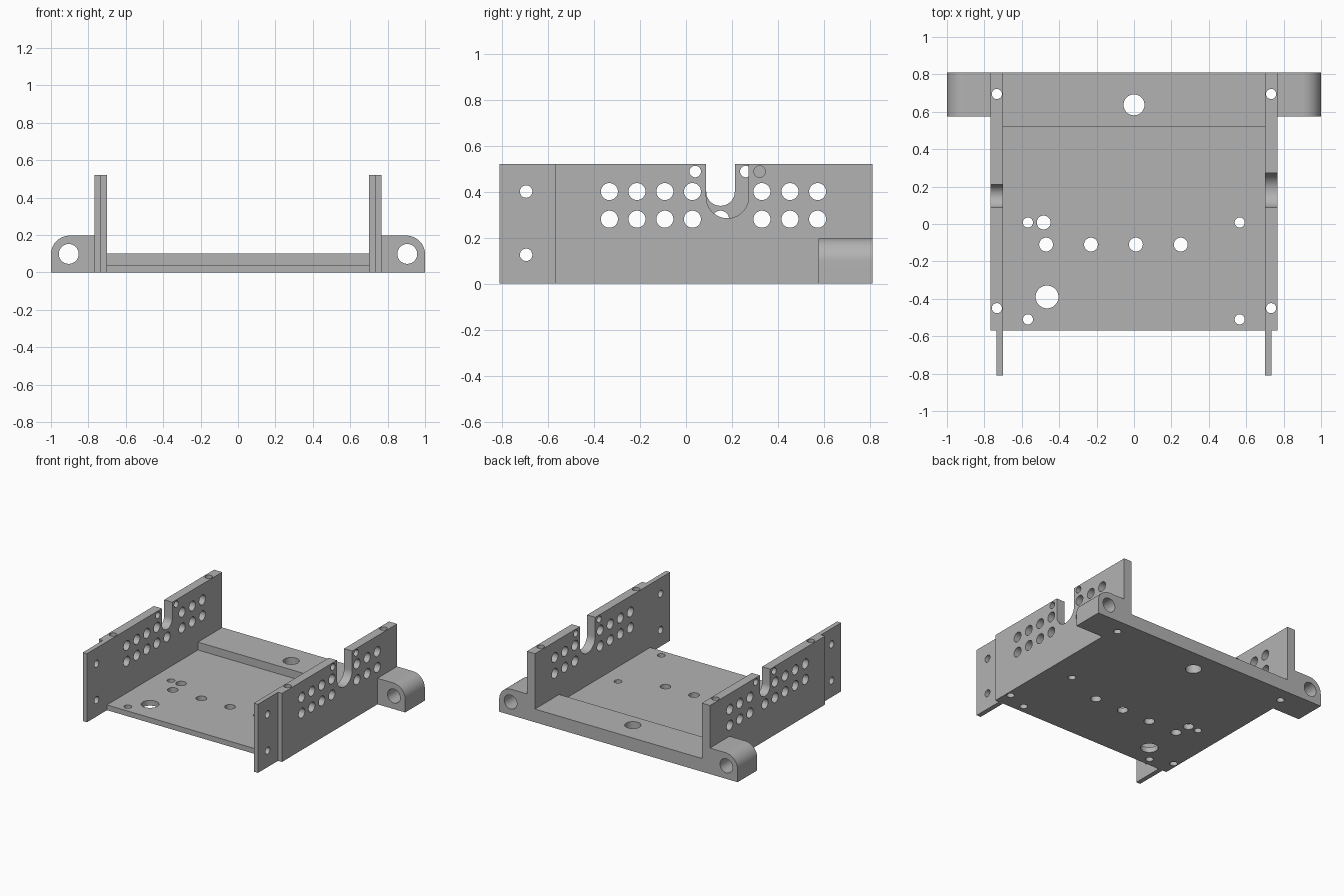
import bpy, bmesh
from math import sin, cos, pi, radians

cube = bpy.data.objects.get("Cube")
if cube:
    bpy.data.objects.remove(cube, do_unlink=True)

grey = bpy.data.materials.new("plain grey")
colour = (0.45, 0.45, 0.45, 1)
grey.diffuse_color = colour
grey.use_nodes = True
grey.node_tree.nodes["Principled BSDF"].inputs["Base Color"].default_value = colour

PLACE = {
    "X": lambda u, v, w: (w, u, v),
    "Y": lambda u, v, w: (u, w, v),
    "Z": lambda u, v, w: (u, v, w),
}


def arc(cu, cv, r, start, end, steps):
    """Points along an arc, in degrees."""
    angles = [radians(start + (end - start) * i / steps) for i in range(steps + 1)]
    return [(cu + r * cos(a), cv + r * sin(a)) for a in angles]


def circle(cu, cv, r):
    return arc(cu, cv, r, 0, 360, 40)[:-1]


def rect(u0, u1, v0, v1):
    return [(u0, v0), (u1, v0), (u1, v1), (u0, v1)]


def make(name, prisms):
    """Object made of extruded profiles: (profile, axis, low, high)."""
    bm = bmesh.new()
    for profile, axis, low, high in prisms:
        place = PLACE[axis]
        face = bm.faces.new([bm.verts.new(place(u, v, low)) for u, v in profile])
        moved = bmesh.ops.extrude_face_region(bm, geom=[face])["geom"]
        start, end = place(0, 0, low), place(0, 0, high)
        bmesh.ops.translate(bm, verts=[g for g in moved if isinstance(g, bmesh.types.BMVert)],
                            vec=[b - a for a, b in zip(start, end)])
    bmesh.ops.recalc_face_normals(bm, faces=bm.faces[:])
    mesh = bpy.data.meshes.new(name)
    bm.to_mesh(mesh)
    bm.free()
    mesh.materials.append(grey)
    obj = bpy.data.objects.new(name, mesh)
    bpy.context.collection.objects.link(obj)
    return obj


def part(name, solid, cuts):
    """One solid profile with all of its cuts applied."""
    obj = make(name, [solid])
    cutter = make(name + "_cutter", cuts)
    cutter.hide_render = True
    mod = obj.modifiers.new("cuts", "BOOLEAN")
    mod.operation, mod.solver, mod.object = "DIFFERENCE", "EXACT", cutter
    bpy.ops.object.select_all(action="DESELECT")
    bpy.context.view_layer.objects.active = obj
    obj.select_set(True)
    bpy.ops.object.modifier_apply(modifier=mod.name)
    bpy.data.objects.remove(cutter, do_unlink=True)
    bpy.ops.object.shade_smooth_by_angle(angle=radians(30))
    return obj


FRONT, REAR, PLATE_FRONT = -0.57, 0.81, -0.81
INNER, OUTER, TOP = 0.7, 0.768, 0.52
SMALL, MEDIUM = 0.027, 0.037

# Floor plate with the thicker rear bar
floor_holes = [(0, 0.637, 0.056), (-0.465, -0.39, 0.061), (-0.483, 0.008, MEDIUM)]
floor_holes += [(-0.47 + 0.24 * i, -0.11, MEDIUM) for i in range(4)]
floor_holes += [(x, y, SMALL) for x in (-0.567, 0.565) for y in (0.008, -0.51)]
floor_profile = [(FRONT, 0), (REAR, 0), (REAR, 0.1), (0.52, 0.1), (0.52, 0.04), (FRONT, 0.04)]
part("floor_plate", (floor_profile, "X", -INNER, INNER),
     [(circle(*h), "Z", -0.1, 0.3) for h in floor_holes])

# Each side: notch centre, notch height, notch radius, and columns of the lower hole row
columns = [-0.333, -0.213, -0.092, 0.028, 0.33, 0.452, 0.572]
sides = [("left", 1, 0.18, 0.376, 0.092, columns),
         ("right", -1, 0.15, 0.4, 0.062, columns + [0.15])]

for side, s, ny, nz, nr, low_columns in sides:
    def span(a, b):
        return min(s * a, s * b), max(s * a, s * b)

    # Side wall with hole rows, open notch and vertical screw holes
    through = span(INNER - 0.1, OUTER + 0.1)
    notch = [(ny + nr, 0.7), (ny - nr, 0.7)] + arc(ny, nz, nr, 180, 360, 24)
    cuts = [(notch, "X", *through)]
    cuts += [(circle(y, 0.4, MEDIUM), "X", *through) for y in columns]
    cuts += [(circle(y, 0.28, MEDIUM), "X", *through) for y in low_columns]
    cuts += [(circle(y, 0.487, 0.025), "X", *through) for y in (0.04, 2 * ny - 0.04)]
    cuts += [(circle(s * 0.733, y, SMALL), "Z", -0.1, 0.7) for y in (0.695, -0.45)]
    part(side + "_wall", (rect(FRONT, REAR, 0, TOP), "X", *span(INNER, OUTER)), cuts)

    # Thin mounting plate in front of the wall
    part(side + "_front_plate",
         (rect(PLATE_FRONT, FRONT, 0, TOP), "X", *span(INNER, 0.735)),
         [(circle(-0.695, z, SMALL), "X", *through) for z in (0.4, 0.125)])

    # Rounded rear lug
    lug = [(OUTER, 0), (1, 0)] + arc(0.9, 0.097, 0.1, 0, 90, 16) + [(OUTER, 0.197)]
    part(side + "_rear_lug", ([(s * x, z) for x, z in lug], "Y", 0.575, REAR),
         [(circle(s * 0.905, 0.099, 0.053), "Y", 0.4, 1)])
